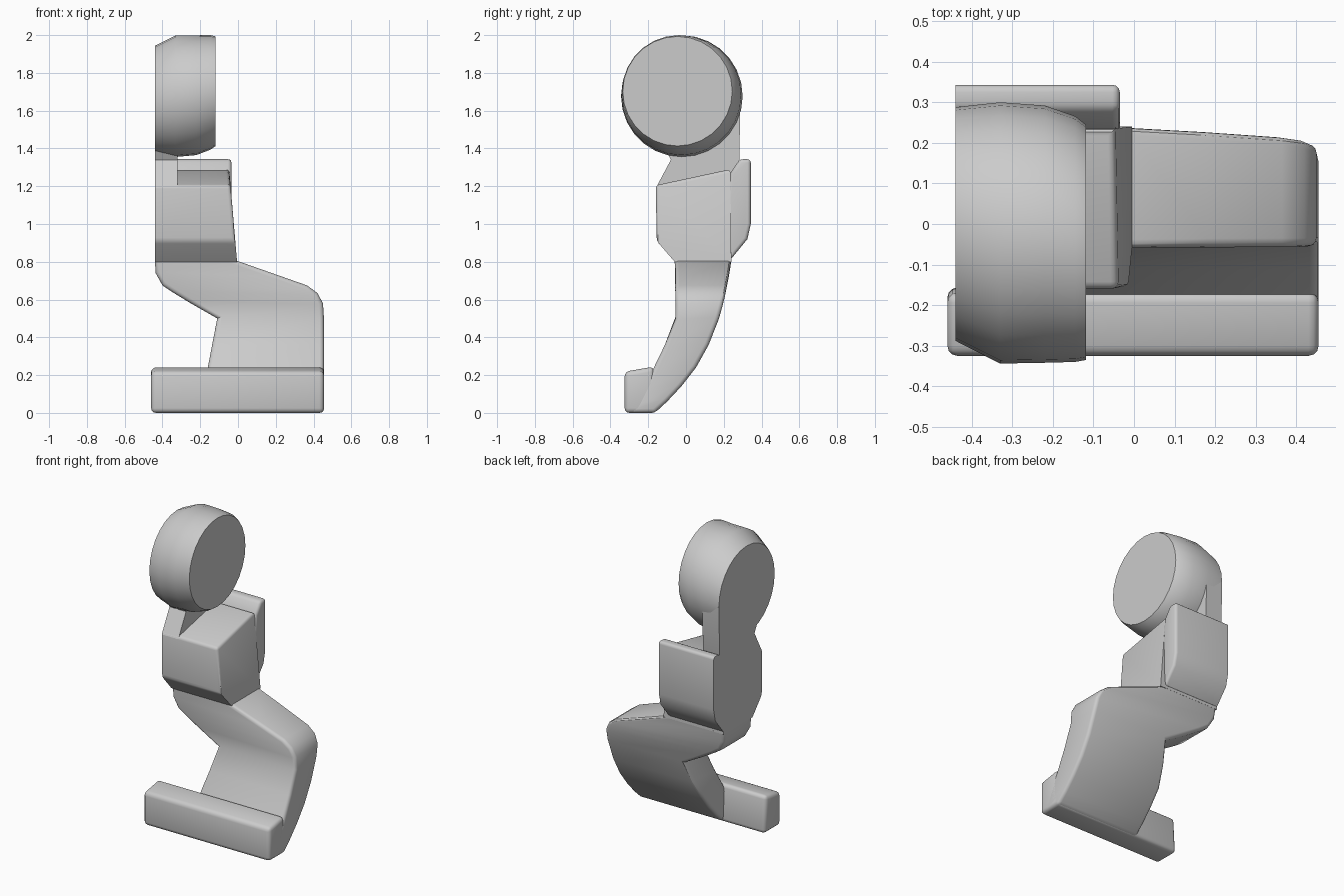
import bpy, bmesh, math

cube = bpy.data.objects.get("Cube")
if cube:
    bpy.data.objects.remove(cube)

gray = bpy.data.materials.new("plain_gray")
gray.use_nodes = True
COLOUR = (0.6, 0.6, 0.6, 1)
gray.diffuse_color = COLOUR
gray.node_tree.nodes["Principled BSDF"].inputs["Base Color"].default_value = COLOUR

SIDE = -0.44  # flat outer side, kept sharp


def loft(name, rings, bevel=0, skip=lambda a, b: False):
    """Skin matching rings of points, cap both ends, round the hard edges."""
    bm = bmesh.new()
    rows = [[bm.verts.new(p) for p in ring] for ring in rings]
    n = len(rows[0])
    for low, high in zip(rows, rows[1:]):
        for i in range(n):
            j = (i + 1) % n
            bm.faces.new((low[i], low[j], high[j], high[i]))
    bm.faces.new(rows[0])
    bm.faces.new(rows[-1])
    bmesh.ops.recalc_face_normals(bm, faces=bm.faces)
    if bevel:
        hard = [e for e in bm.edges
                if e.calc_face_angle(0) > math.radians(35)
                and not skip(e.verts[0].co, e.verts[1].co)]
        bmesh.ops.bevel(bm, geom=hard, offset=bevel, segments=3, profile=0.5,
                        affect='EDGES', clamp_overlap=True)
    mesh = bpy.data.meshes.new(name)
    bm.to_mesh(mesh)
    bm.free()
    mesh.materials.append(gray)
    obj = bpy.data.objects.new(name, mesh)
    bpy.context.collection.objects.link(obj)
    bpy.ops.object.select_all(action='DESELECT')
    obj.select_set(True)
    bpy.context.view_layer.objects.active = obj
    bpy.ops.object.shade_smooth_by_angle(angle=math.radians(32))
    return obj


def prism(name, profile, x0, x1, bevel=0, skip=lambda a, b: False, taper=0):
    """Extrude a (y, z) profile along x; taper pulls in the +x end with height."""
    base = min(z for y, z in profile)
    ends = [[(x0, y, z) for y, z in profile],
            [(x1 - taper * (z - base), y, z) for y, z in profile]]
    return loft(name, ends, bevel, skip)


def on_side(a, b):
    return max(a.x, b.x) < SIDE + 0.001


# Head: thick wheel lying on the x axis, drifting forward and up
def circle(x, y, z, r, sides=28):
    steps = [2 * math.pi * i / sides for i in range(sides)]
    return [(x, y + r * math.cos(a), z + r * math.sin(a)) for a in steps]


loft("head", [circle(SIDE, 0.0, 1.655, 0.288),
              circle(-0.33, -0.022, 1.677, 0.322),
              circle(-0.22, -0.025, 1.682, 0.317),
              circle(-0.145, -0.037, 1.697, 0.303),
              circle(-0.118, -0.045, 1.703, 0.29)])

# Neck: slab along the flat side, widening into the head
prism("neck", [(-0.16, 1.19), (-0.08, 1.34), (-0.12, 1.42), (0.0, 1.65),
               (0.288, 1.65), (0.282, 1.34), (0.24, 1.19)], SIDE, -0.32)

# Torso: chest block with a sloping top and a tucked-in base
prism("torso", [(-0.06, 0.8), (-0.155, 0.91), (-0.16, 1.205),
                (0.235, 1.29), (0.24, 0.8)], SIDE, -0.005, 0.018,
      lambda a, b: on_side(a, b) or min(a.z, b.z) < 0.81, 0.085)

# Backpack: plate behind the torso
prism("backpack", [(0.235, 0.81), (0.325, 0.92), (0.343, 1.0), (0.343, 1.343),
                   (0.285, 1.343), (0.235, 1.27), (0.215, 1.1)],
      SIDE, -0.035, 0.018, on_side)

# Leg: cross-sections as height, x range, y range
SECTIONS = [
    (0.0, -0.16, 0.455, -0.3, -0.165),
    (0.06, -0.16, 0.455, -0.26, -0.1),
    (0.14, -0.16, 0.455, -0.22, -0.025),
    (0.24, -0.16, 0.455, -0.17, 0.053),
    (0.36, -0.137, 0.455, -0.112, 0.12),
    (0.5, -0.11, 0.455, -0.055, 0.175),
    (0.58, -0.25, 0.45, -0.055, 0.197),
    (0.635, -0.34, 0.42, -0.057, 0.21),
    (0.675, -0.4, 0.365, -0.057, 0.217),
    (0.74, -0.436, 0.18, -0.058, 0.23),
    (0.805, SIDE, -0.005, -0.06, 0.24),
]
loft("leg", [[(x0, y0, z), (x1, y0, z), (x1, y1, z), (x0, y1, z)]
             for z, x0, x1, y0, y1 in SECTIONS], 0.022,
     lambda a, b: min(a.z, b.z) > 0.8 or abs(a.z - b.z) < 0.001 and a.z > 0.01)

# Foot: long bar reaching out past the leg
prism("foot", [(-0.325, 0.0), (-0.325, 0.218), (-0.17, 0.245), (-0.155, 0.0)],
      -0.46, 0.455, 0.025)
